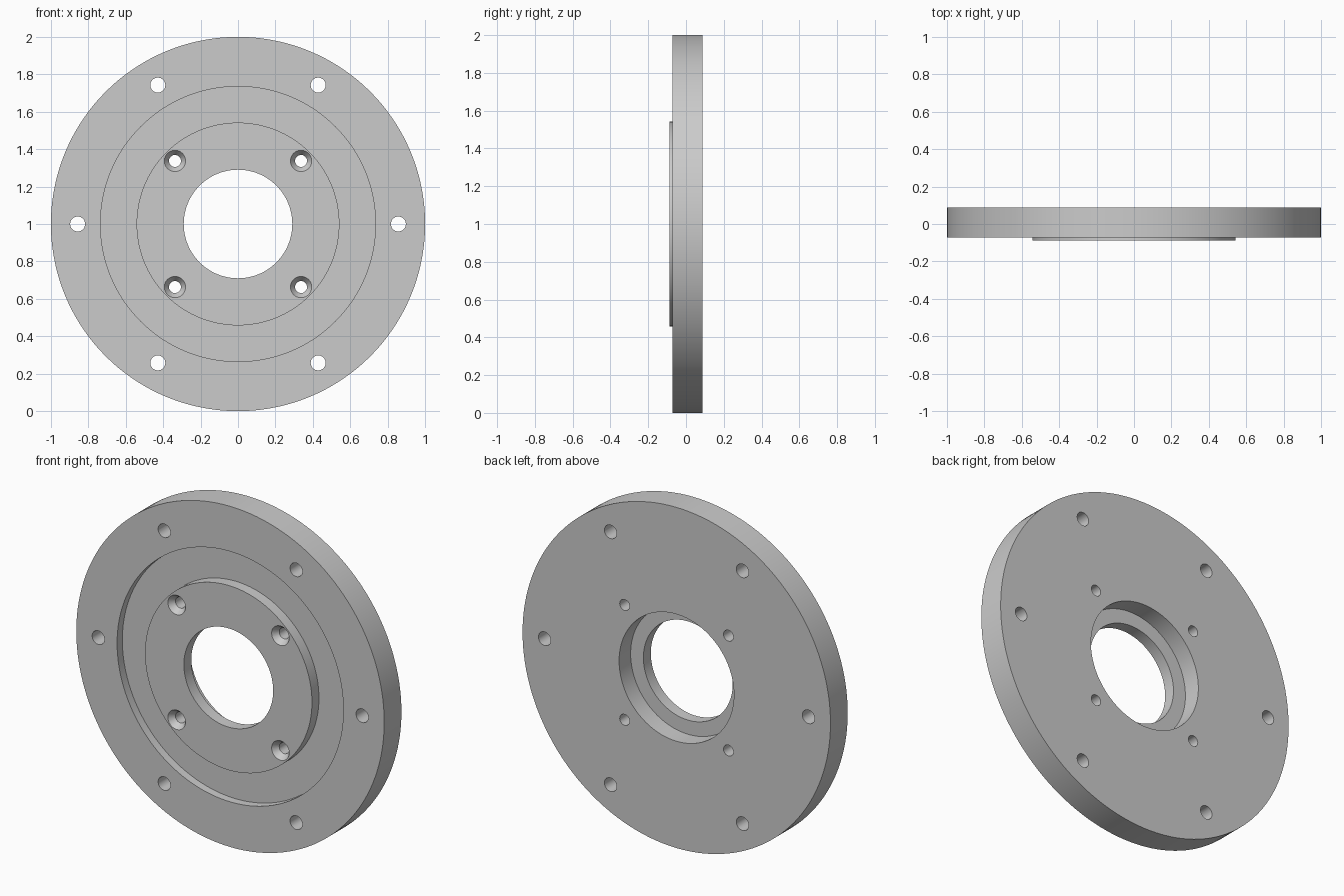
import bpy, bmesh, math

if "Cube" in bpy.data.objects:
    bpy.data.objects.remove(bpy.data.objects["Cube"])

CENTRE_Z = 1.0


def lathe(bm, profile, cx, cz, segs, ring):
    """Turn (radius, y) points round the y axis; ring closes the loop, else ends are capped."""
    loops = []
    for r, y in profile:
        loops.append([bm.verts.new((cx + r * math.cos(2 * math.pi * i / segs), y,
                                    cz + r * math.sin(2 * math.pi * i / segs)))
                      for i in range(segs)])
    pairs = list(zip(loops, loops[1:]))
    if ring:
        pairs.append((loops[-1], loops[0]))
    else:
        bm.faces.new(loops[0])
        bm.faces.new(loops[-1])
    for a, b in pairs:
        for i in range(segs):
            j = (i + 1) % segs
            bm.faces.new((a[i], a[j], b[j], b[i]))


def make_object(name, bm):
    bmesh.ops.recalc_face_normals(bm, faces=bm.faces)
    mesh = bpy.data.meshes.new(name)
    bm.to_mesh(mesh)
    bm.free()
    obj = bpy.data.objects.new(name, mesh)
    bpy.context.collection.objects.link(obj)
    return obj


# Flange disc: rim, front groove, raised boss, stepped bore
bm = bmesh.new()
lathe(bm, [(1.0, 0.088), (1.0, -0.072), (0.735, -0.072), (0.735, -0.023),
           (0.542, -0.023), (0.542, -0.088), (0.29, -0.088), (0.29, -0.019),
           (0.373, -0.019), (0.373, 0.088)], 0, CENTRE_Z, 144, True)
flange = make_object("flange_plate", bm)

# Drill cutters: six rim holes and four countersunk boss holes
bm = bmesh.new()
for k in range(6):
    a = k * math.pi / 3
    lathe(bm, [(0.04, -0.2), (0.04, 0.2)],
          0.857 * math.cos(a), CENTRE_Z + 0.857 * math.sin(a), 32, False)
for sx in (-1, 1):
    for sz in (-1, 1):
        lathe(bm, [(0.057, -0.2), (0.057, -0.088), (0.032, -0.053), (0.032, 0.2)],
              sx * 0.337, CENTRE_Z + sz * 0.337, 32, False)
cutter = make_object("hole_cutters", bm)
cutter.hide_render = True

mod = flange.modifiers.new("holes", 'BOOLEAN')
mod.operation = 'DIFFERENCE'
mod.solver = 'EXACT'
mod.object = cutter
bpy.context.view_layer.objects.active = flange
cutter.select_set(False)
flange.select_set(True)
bpy.ops.object.modifier_apply(modifier=mod.name)
bpy.data.objects.remove(cutter)

# Smooth walls, crisp edges
bpy.ops.object.shade_smooth_by_angle(angle=math.radians(30))
